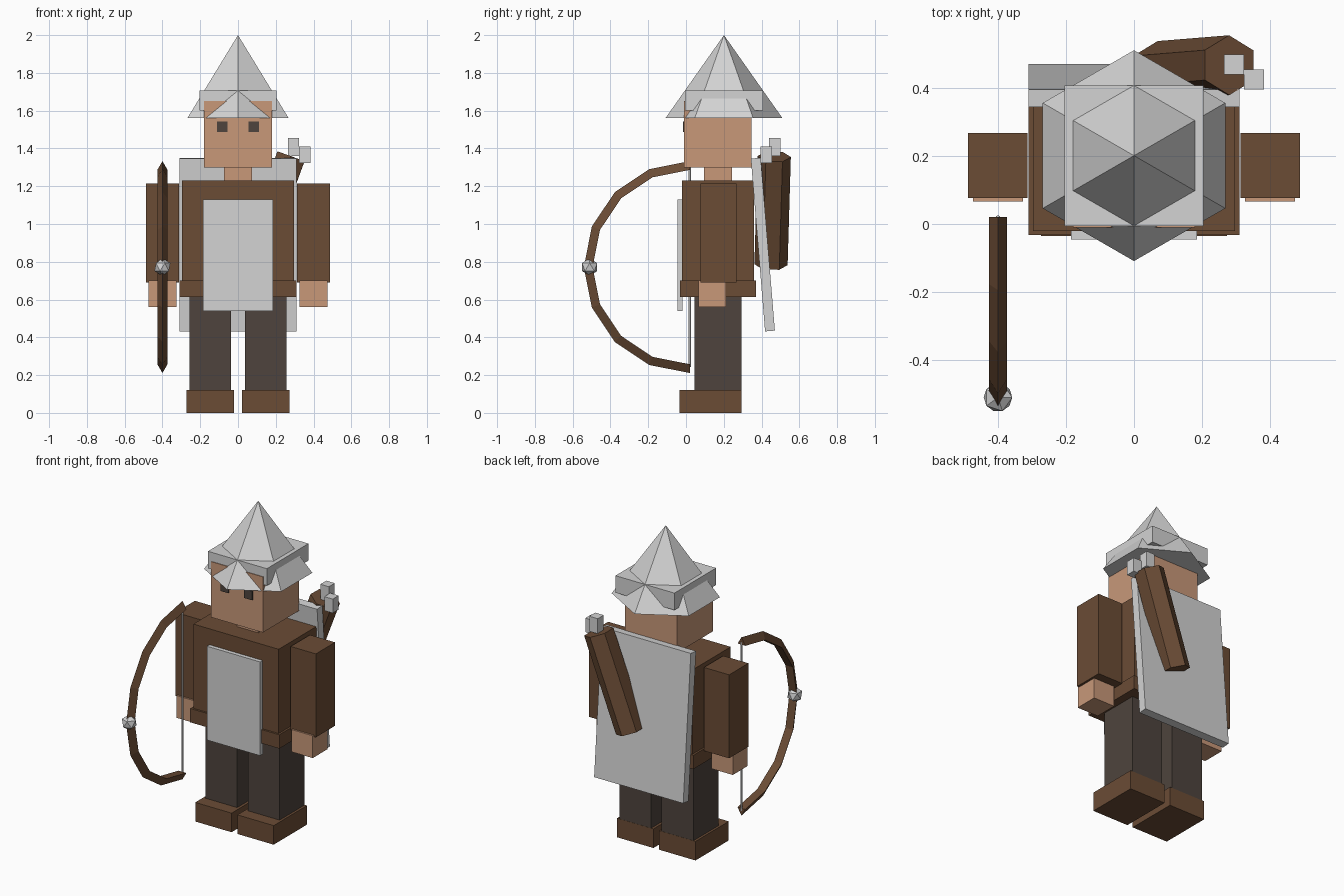
import bpy, bmesh
from math import sin, cos, pi, radians
from mathutils import Vector

cube = bpy.data.objects.get("Cube")
if cube:
    bpy.data.objects.remove(cube, do_unlink=True)


def material(name, rgb):
    """Flat material from 0-255 sRGB values."""
    lin = [((c / 255 + 0.055) / 1.055) ** 2.4 for c in rgb]
    mat = bpy.data.materials.new(name)
    mat.use_nodes = True
    mat.diffuse_color = (*lin, 1)
    mat.node_tree.nodes["Principled BSDF"].inputs["Base Color"].default_value = (*lin, 1)
    return mat


steel = material("pale_steel", (211, 211, 211))
leather = material("brown_leather", (107, 76, 53))
skin = material("skin", (200, 152, 121))
cloth = material("dark_cloth", (78, 68, 61))


def finish(name, bm, mat):
    bmesh.ops.recalc_face_normals(bm, faces=bm.faces)
    mesh = bpy.data.meshes.new(name)
    bm.to_mesh(mesh)
    bm.free()
    mesh.materials.append(mat)
    obj = bpy.data.objects.new(name, mesh)
    bpy.context.collection.objects.link(obj)
    return obj


def box(name, mat, x, y, z, tilt=0):
    """Box from its (min, max) extents, optionally tilted about x."""
    spans = (x, y, z)
    bm = bmesh.new()
    bmesh.ops.create_cube(bm, size=1)
    bmesh.ops.scale(bm, verts=bm.verts, vec=[b - a for a, b in spans])
    obj = finish(name, bm, mat)
    obj.location = [(a + b) / 2 for a, b in spans]
    obj.rotation_euler.x = tilt
    return obj


def pair(name, mat, x, y, z):
    """Matching boxes on both sides; x is given for the left side."""
    box("left_" + name, mat, x, y, z)
    box("right_" + name, mat, (-x[1], -x[0]), y, z)


def loft(name, mat, rings):
    """Skin a row of equal rings and cap both ends."""
    bm = bmesh.new()
    rows = [[bm.verts.new(p) for p in ring] for ring in rings]
    n = len(rows[0])
    for a, b in zip(rows, rows[1:]):
        for i in range(n):
            j = (i + 1) % n
            bm.faces.new((a[i], a[j], b[j], b[i]))
    bm.faces.new(rows[0])
    bm.faces.new(rows[-1])
    bmesh.ops.remove_doubles(bm, verts=bm.verts, dist=0.0001)
    return finish(name, bm, mat)


def prism(name, mat, start, end, r0, r1, sides=6):
    """Tapered prism between two points with a corner facing +y."""
    start, end = Vector(start), Vector(end)
    turn = Vector((0, 0, 1)).rotation_difference(end - start)

    def ring(centre, r):
        angles = [2 * pi * i / sides for i in range(sides)]
        return [centre + turn @ Vector((r * sin(a), r * cos(a), 0)) for a in angles]
    return loft(name, mat, [ring(start, r0), ring(end, r1)])


# Legs and boots
pair("boot", leather, (0.02, 0.273), (-0.035, 0.295), (0, 0.12))
pair("leg", cloth, (0.037, 0.258), (0.045, 0.294), (0.12, 0.62))

# Torso, belt and front plate
box("torso", leather, (-0.297, 0.297), (-0.02, 0.36), (0.62, 1.23))
box("belt", leather, (-0.31, 0.31), (-0.032, 0.37), (0.613, 0.7))
box("front_plate", steel, (-0.185, 0.185), (-0.045, -0.018), (0.54, 1.13))

# Arms and hands
pair("arm", leather, (0.313, 0.488), (0.077, 0.268), (0.69, 1.215))
pair("hand", skin, (0.326, 0.474), (0.066, 0.212), (0.56, 0.7))

# Neck, head and eyes
box("neck", skin, (-0.074, 0.074), (0.095, 0.243), (1.22, 1.31))
box("head", skin, (-0.18, 0.18), (-0.01, 0.348), (1.3, 1.65))
pair("eye", cloth, (0.055, 0.11), (-0.017, -0.008), (1.487, 1.543))

# Pointed helmet with square band
box("helmet_band", steel, (-0.205, 0.205), (-0.006, 0.408), (1.6, 1.707))
prism("helmet_cone", steel, (0, 0.201, 1.56), (0, 0.201, 2), 0.31, 0)

# Leaning back shield
box("back_shield", steel, (-0.31, 0.31), (0.381, 0.433), (0.432, 1.35), radians(4.7))

# Quiver and arrow ends
prism("quiver", leather, (0.07, 0.45, 0.785), (0.28, 0.467, 1.357), 0.088, 0.088)
box("inner_arrow", steel, (0.265, 0.324), (0.44, 0.499), (1.36, 1.455))
box("outer_arrow", steel, (0.324, 0.383), (0.395, 0.454), (1.322, 1.41))

# Bow: half circle with a triangular section, string and grip gem
bow = Vector((-0.4, 0.02, 0.772))
reach, thick, steps = 0.53, 0.031, 8
rings = []
for s in range(steps + 1):
    a = pi * s / steps
    out = Vector((0, -sin(a), cos(a)))
    rings.append([bow + out * (reach + thick * cos(t)) + Vector((thick * sin(t), 0, 0))
                  for t in (0, 2 * pi / 3, 4 * pi / 3)])
loft("bow", leather, rings)
drop = Vector((0, 0, reach))
prism("bow_string", steel, bow - drop, bow + drop, 0.006, 0.006)

bm = bmesh.new()
bmesh.ops.create_icosphere(bm, subdivisions=1, radius=0.047)
gem = finish("bow_gem", bm, steel)
gem.location = bow + Vector((0, -reach, 0))
